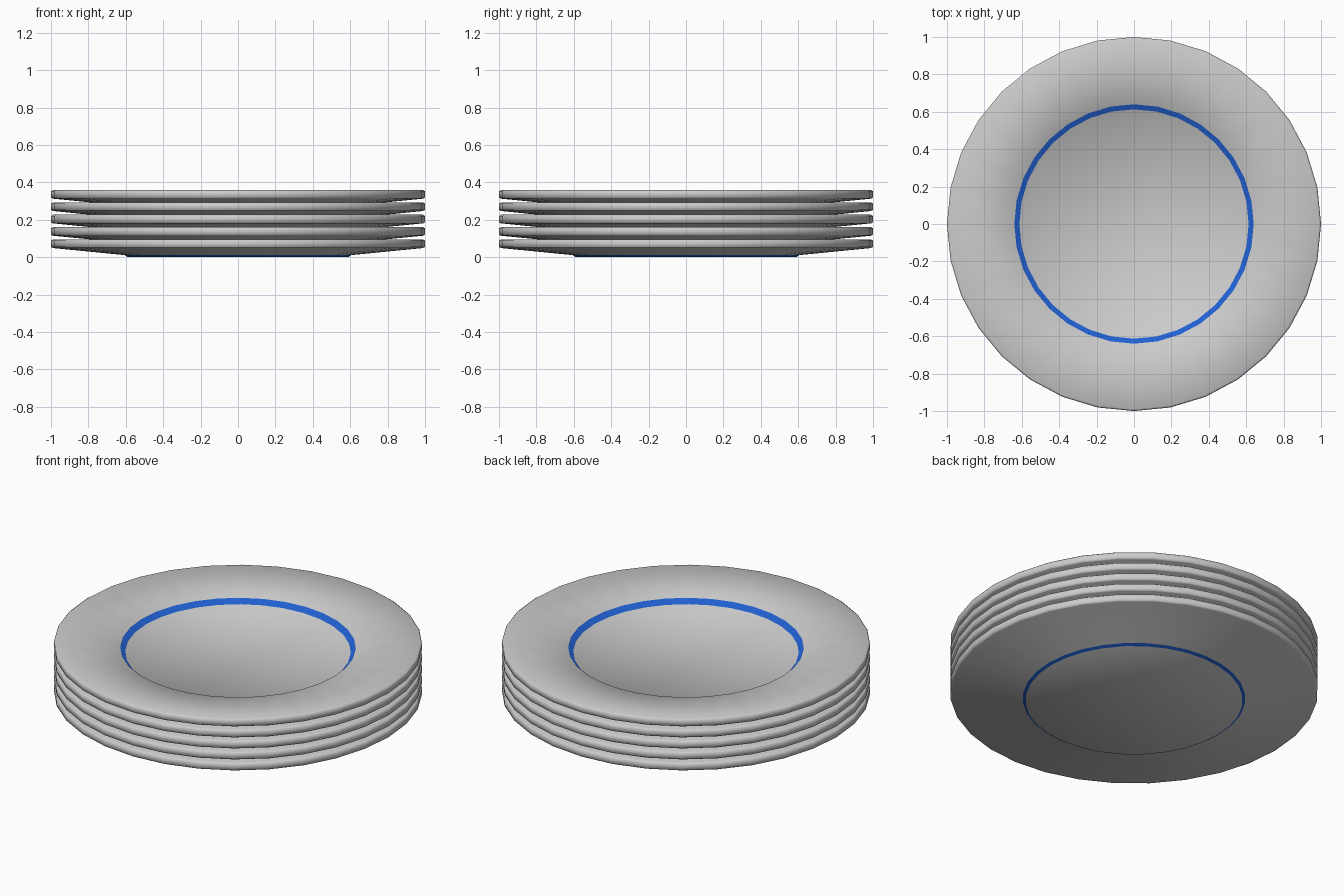
import bpy
import math

cube = bpy.data.objects.get("Cube")
if cube:
    bpy.data.objects.remove(cube, do_unlink=True)

SIDES = 32
PLATES = 5
SPACING = 0.066


def make_material(name, color):
    mat = bpy.data.materials.new(name)
    mat.use_nodes = True
    mat.diffuse_color = color
    mat.node_tree.nodes["Principled BSDF"].inputs["Base Color"].default_value = color
    return mat


glaze = make_material("grey glaze", (0.6, 0.6, 0.6, 1))
band = make_material("blue band", (0.015, 0.12, 0.65, 1))

# Plate profile (radius, height) from the foot round the rim to the well floor
profile = [(0.59, 0.0), (0.605, 0.011), (0.99, 0.049), (1.0, 0.055),
           (1.0, 0.088), (0.99, 0.095), (0.64, 0.06), (0.613, 0.034)]
# Foot wall and well wall carry the blue band
blue_segments = {0, len(profile) - 2}


def make_plate(name, base_z):
    verts = [(r * math.cos(math.tau * i / SIDES), r * math.sin(math.tau * i / SIDES), z)
             for r, z in profile for i in range(SIDES)]
    faces, slots = [], []
    for seg in range(len(profile) - 1):
        low, high = seg * SIDES, (seg + 1) * SIDES
        for i in range(SIDES):
            j = (i + 1) % SIDES
            faces.append((low + i, low + j, high + j, high + i))
            slots.append(int(seg in blue_segments))
    # Underside and well floor
    faces.append(tuple(reversed(range(SIDES))))
    faces.append(tuple(range(len(verts) - SIDES, len(verts))))
    slots += [0, 0]

    mesh = bpy.data.meshes.new(name)
    mesh.from_pydata(verts, [], faces)
    mesh.materials.append(glaze)
    mesh.materials.append(band)
    for face, slot in zip(mesh.polygons, slots):
        face.material_index = slot
    plate = bpy.data.objects.new(name, mesh)
    plate.location.z = base_z
    bpy.context.collection.objects.link(plate)
    return plate


# Stack of identical plates
bpy.ops.object.select_all(action="DESELECT")
for n in range(PLATES):
    plate = make_plate(f"plate_{n + 1}", n * SPACING)
    plate.select_set(True)
    bpy.context.view_layer.objects.active = plate
bpy.ops.object.shade_smooth_by_angle(angle=math.radians(60))
